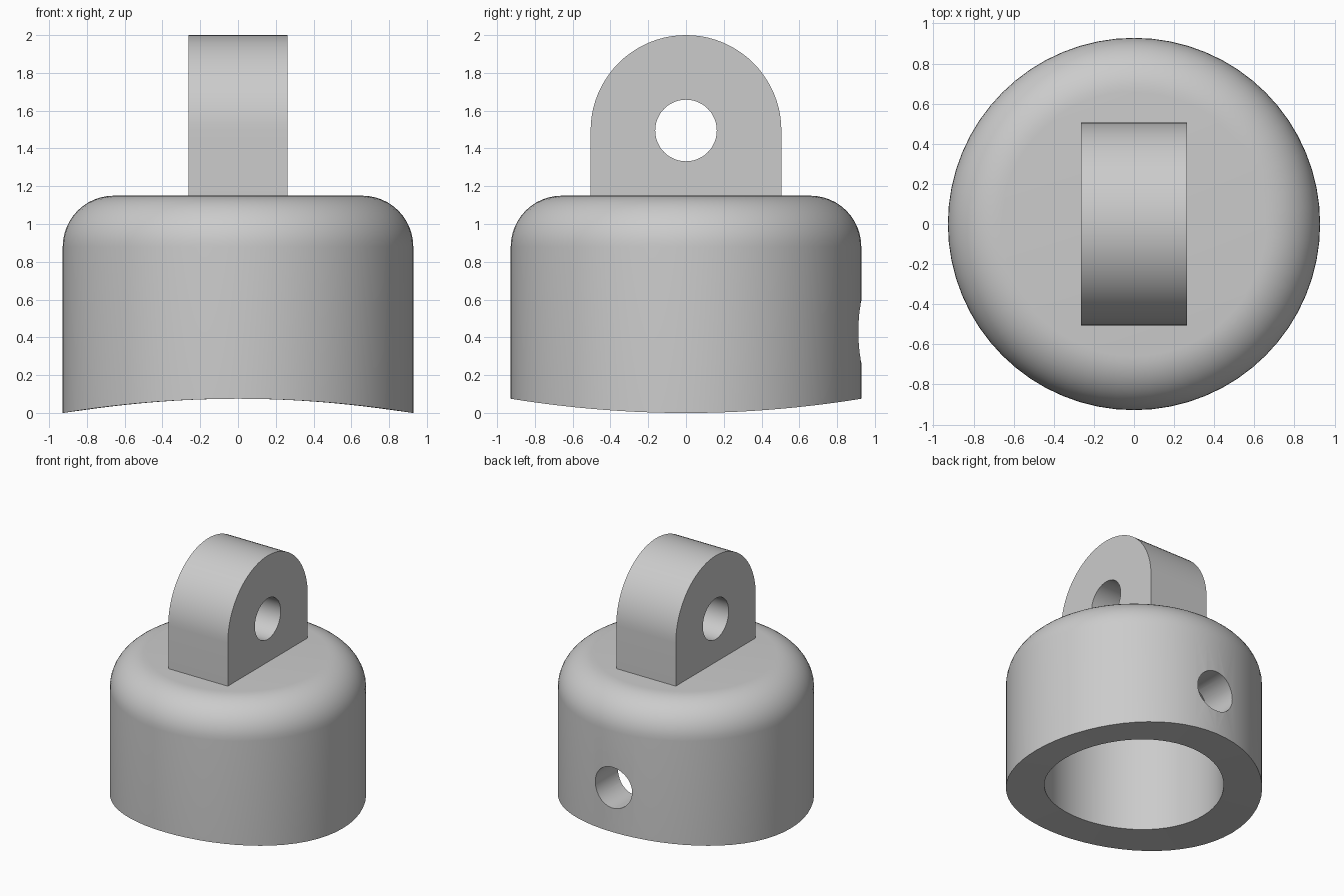
import bpy, bmesh, math
from mathutils import Matrix

if "Cube" in bpy.data.objects:
    bpy.data.objects.remove(bpy.data.objects["Cube"], do_unlink=True)

SEG = 64
OUTER, BORE, TOP, FILLET = 0.928, 0.65, 1.15, 0.27
LUG_R, LUG_Z, LUG_HALF = 0.505, 1.495, 0.263
HOLE_R = 0.163

grey = bpy.data.materials.new("plain grey")
grey.use_nodes = True
colour = (0.6, 0.6, 0.6, 1)
grey.diffuse_color = colour
grey.node_tree.nodes["Principled BSDF"].inputs["Base Color"].default_value = colour


def make_object(name, bm):
    bmesh.ops.recalc_face_normals(bm, faces=bm.faces)
    mesh = bpy.data.meshes.new(name)
    bm.to_mesh(mesh)
    bm.free()
    mesh.materials.append(grey)
    obj = bpy.data.objects.new(name, mesh)
    bpy.context.collection.objects.link(obj)
    return obj


def drill(obj, axis, centre, length):
    """Cut a round hole through obj along the given axis."""
    bm = bmesh.new()
    bmesh.ops.create_cone(bm, cap_ends=True, segments=48, radius1=HOLE_R,
                          radius2=HOLE_R, depth=length)
    turn = Matrix.Rotation(math.pi / 2, 4, 'Y' if axis == 'X' else 'X')
    bm.transform(Matrix.Translation(centre) @ turn)
    cutter = make_object(obj.name + "_cutter", bm)
    cutter.hide_render = True
    mod = obj.modifiers.new("hole", 'BOOLEAN')
    mod.operation, mod.solver, mod.object = 'DIFFERENCE', 'EXACT', cutter
    bpy.context.view_layer.objects.active = obj
    bpy.ops.object.modifier_apply(modifier=mod.name)
    bpy.data.objects.remove(cutter, do_unlink=True)


def smooth(obj):
    bpy.ops.object.select_all(action='DESELECT')
    obj.select_set(True)
    bpy.context.view_layer.objects.active = obj
    bpy.ops.object.shade_smooth_by_angle(angle=math.radians(30))


# Hollow cap: revolved section whose lower rim follows a large cylinder along y
def rim_height(x):
    big = 5.74
    return 0.075 - big + math.sqrt(big * big - x * x)


section = [(BORE, 0.87), (BORE, None), (OUTER, None)]
for i in range(13):
    a = math.pi / 2 * i / 12
    section.append((OUTER - FILLET + FILLET * math.cos(a),
                    TOP - FILLET + FILLET * math.sin(a)))

bm = bmesh.new()
rings = []
for r, z in section:
    ring = []
    for k in range(SEG):
        a = 2 * math.pi * k / SEG
        x, y = r * math.cos(a), r * math.sin(a)
        ring.append(bm.verts.new((x, y, rim_height(x) if z is None else z)))
    rings.append(ring)
for low, high in zip(rings, rings[1:]):
    for k in range(SEG):
        n = (k + 1) % SEG
        bm.faces.new((low[k], low[n], high[n], high[k]))
bm.faces.new(rings[0])
bm.faces.new(rings[-1])
cap = make_object("cap_body", bm)

# Pin hole through the rear wall only
drill(cap, 'Y', (0, 0.8, 0.43), 0.8)
smooth(cap)

# Hanging lug: arched profile extruded across x
bm = bmesh.new()
outline = [(-LUG_R, TOP - 0.01), (LUG_R, TOP - 0.01)]
for i in range(41):
    a = math.pi * i / 40
    outline.append((LUG_R * math.cos(a), LUG_Z + LUG_R * math.sin(a)))
face = bm.faces.new([bm.verts.new((-LUG_HALF, y, z)) for y, z in outline])
side = bmesh.ops.extrude_face_region(bm, geom=[face])["geom"]
bmesh.ops.translate(bm, vec=(2 * LUG_HALF, 0, 0),
                    verts=[v for v in side if isinstance(v, bmesh.types.BMVert)])
lug = make_object("hanging_lug", bm)
drill(lug, 'X', (0, 0, LUG_Z), 1)
smooth(lug)
